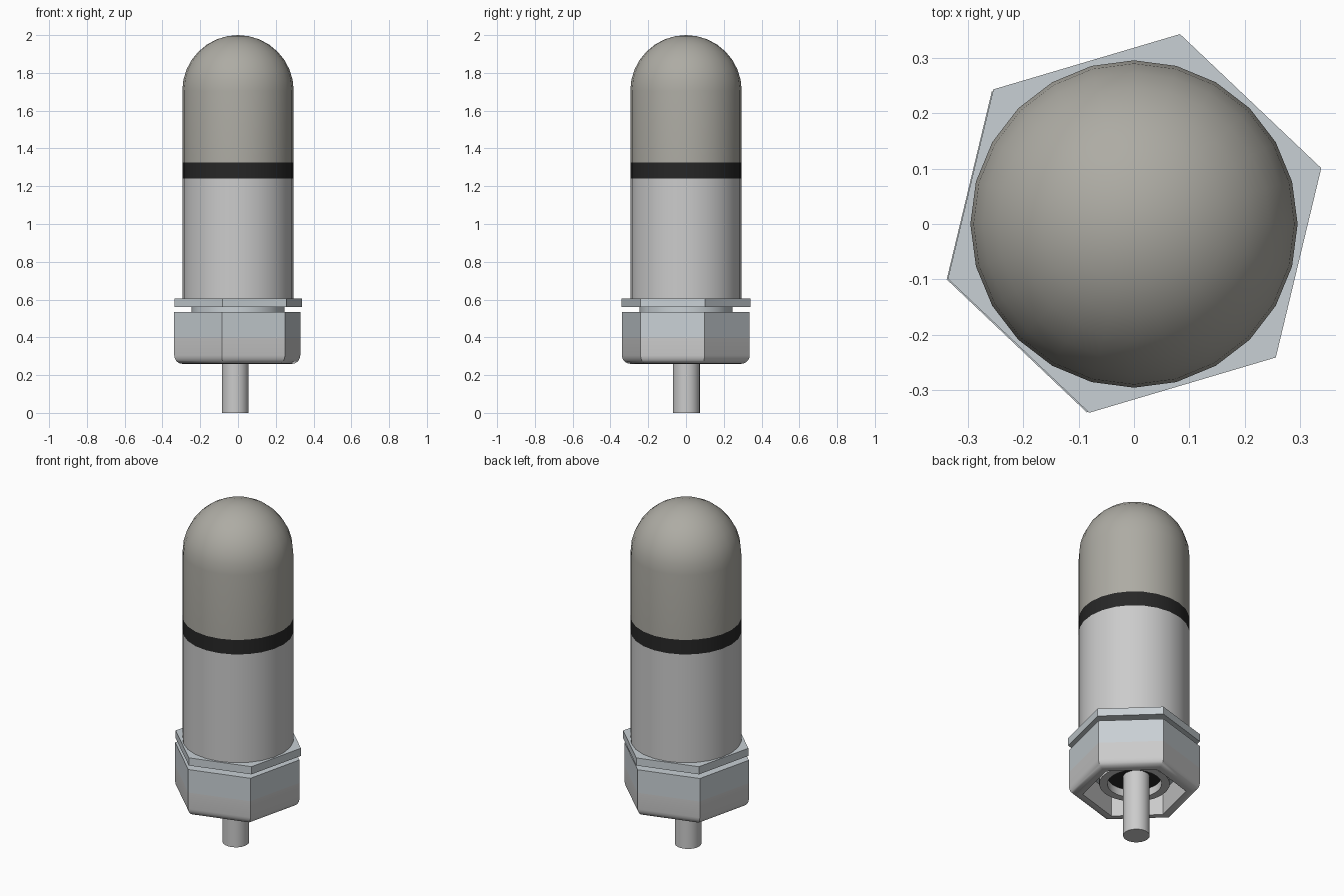
import bpy
import bmesh
import math
from mathutils import Matrix

if "Cube" in bpy.data.objects:
    bpy.data.objects.remove(bpy.data.objects["Cube"])

HEX_TURN = math.radians(16.5)


def material(name, rgb):
    m = bpy.data.materials.new(name)
    m.diffuse_color = (*rgb, 1)
    m.use_nodes = True
    m.node_tree.nodes["Principled BSDF"].inputs["Base Color"].default_value = m.diffuse_color
    return m


steel = material("blue_grey", (0.58, 0.63, 0.66))
shell = material("warm_grey", (0.42, 0.41, 0.37))
black = material("black", (0.02, 0.02, 0.02))


def lathe(name, profile, sides, mat=None, turn=0.0, offset=(0, 0)):
    """Revolve (radius, z) points around z; points at radius 0 are merged into poles."""
    bm = bmesh.new()
    verts = [bm.verts.new((r, 0, z)) for r, z in profile]
    edges = [bm.edges.new(pair) for pair in zip(verts, verts[1:])]
    bmesh.ops.spin(bm, geom=verts + edges, cent=(0, 0, 0), axis=(0, 0, 1),
                   angle=math.tau, steps=sides, use_merge=True)
    bmesh.ops.remove_doubles(bm, verts=bm.verts, dist=1e-5)
    bmesh.ops.recalc_face_normals(bm, faces=bm.faces)
    bmesh.ops.transform(bm, verts=bm.verts,
                        matrix=Matrix.Translation((*offset, 0)) @ Matrix.Rotation(turn, 4, 'Z'))
    mesh = bpy.data.meshes.new(name)
    bm.to_mesh(mesh)
    bm.free()
    obj = bpy.data.objects.new(name, mesh)
    bpy.context.collection.objects.link(obj)
    if mat:
        mesh.materials.append(mat)
    bpy.ops.object.select_all(action='DESELECT')
    obj.select_set(True)
    bpy.context.view_layer.objects.active = obj
    bpy.ops.object.shade_smooth_by_angle(angle=math.radians(35))
    return obj


def solid(r, z0, z1):
    return [(0, z0), (r, z0), (r, z1), (0, z1)]


def arc(r, cr, cz, a0, a1, n):
    return [(cr + r * math.cos(math.radians(a0 + (a1 - a0) * i / n)),
             cz + r * math.sin(math.radians(a0 + (a1 - a0) * i / n))) for i in range(n + 1)]


# Main barrel: lower tube, dark band, domed cap
R = 0.295
lathe("lower_barrel", solid(R, 0.60, 1.24), 24)
lathe("band", solid(R, 1.24, 1.325), 24, black)
lathe("domed_cap", [(0, 1.325), (R, 1.325)] + arc(R, 0, 1.705, 0, 90, 8), 24, shell)

# Hexagonal flange and the round neck below it
lathe("hex_flange", solid(0.351, 0.56, 0.605), 6, steel, HEX_TURN, (0.001, 0.001))
lathe("neck", solid(0.245, 0.53, 0.565), 24, steel)

# Hexagonal nut: solid top half, hollow bottom half with rounded rim
NUT = (-0.004, -0.001)
lathe("nut_top", solid(0.348, 0.40, 0.535), 6, steel, HEX_TURN, NUT)
rim = [(0.348, 0.40)] + arc(0.045, 0.303, 0.305, 0, -90, 5)
lathe("nut_rim", rim + [(0.275, 0.26), (0.275, 0.40), (0.348, 0.40)], 6, None, HEX_TURN, NUT)

# Gland ring with dark seal inside the nut
lathe("gland_ring", [(0.188, 0.40), (0.188, 0.315), (0.145, 0.315), (0.145, 0.40)], 24, None, 0, NUT)
lathe("seal", solid(0.145, 0.36, 0.40), 24, black, 0, NUT)

# Cable stub
lathe("cable", solid(0.071, 0.0, 0.40), 24, None, 0, (-0.015, 0.002))
